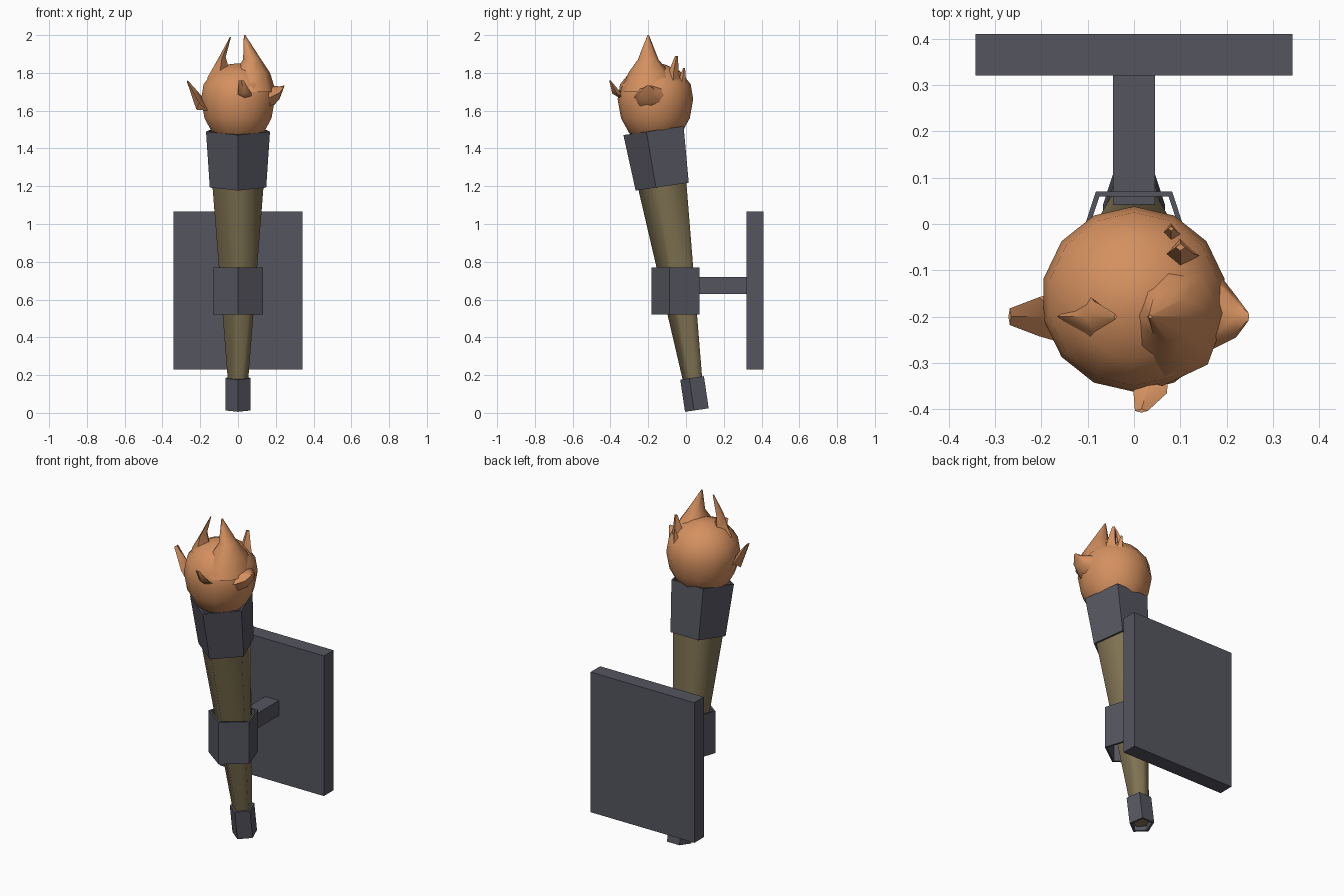
import bpy, bmesh, math
from mathutils import Matrix, Vector

if "Cube" in bpy.data.objects:
    bpy.data.objects.remove(bpy.data.objects["Cube"])


def material(name, rgb):
    m = bpy.data.materials.new(name)
    m.diffuse_color = (*rgb, 1)
    m.use_nodes = True
    m.node_tree.nodes["Principled BSDF"].inputs["Base Color"].default_value = m.diffuse_color
    return m


METAL = material("dark_metal", (0.09, 0.09, 0.115))
WOOD = material("wood", (0.215, 0.17, 0.085))
FIRE = material("fire", (0.66, 0.28, 0.115))
TILT = Matrix.Translation((0, 0.064, 0.016)) @ Matrix.Rotation(0.147, 4, 'X')


def finish(bm, name, mat, smooth=None):
    bmesh.ops.recalc_face_normals(bm, faces=bm.faces[:])
    me = bpy.data.meshes.new(name)
    bm.to_mesh(me)
    bm.free()
    me.materials.append(mat)
    ob = bpy.data.objects.new(name, me)
    bpy.context.collection.objects.link(ob)
    if smooth:
        bpy.context.view_layer.objects.active = ob
        ob.select_set(True)
        bpy.ops.object.shade_smooth_by_angle(angle=math.radians(smooth))
        ob.select_set(False)
    return ob


def loft(bm, rings, closed=False):
    """Skin a list of vertex rings; cap the ends, or join last to first."""
    rows = [[bm.verts.new(p) for p in r] for r in rings]
    pairs = list(zip(rows, rows[1:]))
    if closed:
        pairs.append((rows[-1], rows[0]))
    for a, b in pairs:
        n = len(a)
        for i in range(n):
            bm.faces.new((a[i], a[(i + 1) % n], b[(i + 1) % n], b[i]))
    if not closed:
        bm.faces.new(rows[0])
        bm.faces.new(rows[-1])


def polygon(r, z, n=5):
    return [(r * math.sin(2 * math.pi * i / n), -r * math.cos(2 * math.pi * i / n), z)
            for i in range(n)]


def solid(name, mat, profile, matrix, n=5, closed=False, smooth=None):
    bm = bmesh.new()
    loft(bm, [[matrix @ Vector(p) for p in polygon(r, z, n)] for r, z in profile], closed)
    return finish(bm, name, mat, smooth)


def ring(name, r0, z0, r1, z1, matrix, t=0.013):
    return solid(name, METAL, [(r0, z0), (r1, z1), (r1 - t, z1), (r0 - t, z0)], matrix, closed=True)


def box(name, lo, hi):
    bm = bmesh.new()
    (x0, y0, z0), (x1, y1, z1) = lo, hi
    loft(bm, [[(x0, y0, z), (x1, y0, z), (x1, y1, z), (x0, y1, z)] for z in (z0, z1)])
    return finish(bm, name, METAL)


# Five-sided tilted torch: handle, end cap and cup
solid("handle", WOOD, [(0.045, 0.02), (0.146, 1.25)], TILT, smooth=80)
ring("end_cap", 0.07, 0.0, 0.07, 0.172, TILT)
ring("cup", 0.157, 1.197, 0.178, 1.497, TILT)

# Wall bracket: upright clamp, arm and back plate
ring("clamp", 0.14, 0.52, 0.14, 0.77, Matrix.Translation((0, -0.043, 0)))
box("bracket_arm", (-0.045, 0.04, 0.63), (0.045, 0.33, 0.72))
box("wall_plate", (-0.342, 0.32, 0.23), (0.342, 0.41, 1.065))

# Round flame body
body = [(0.08, 1.44), (0.138, 1.48), (0.182, 1.56), (0.2, 1.66), (0.187, 1.74),
        (0.13, 1.81), (0.05, 1.845), (0.01, 1.85)]
solid("flame_body", FIRE, body, Matrix.Translation((0, -0.162, 0)), n=14, smooth=50)


def tongue(name, sections, n=4):
    """Tapering flame tongue; each section is x, y, z, half width x, half width y, half height."""
    bm = bmesh.new()
    rings = []
    for x, y, z, a, b, c in sections:
        rings.append([(x + a * math.cos(t), y + b * math.sin(t), z + c * math.cos(t))
                      for t in (2 * math.pi * i / n for i in range(n))])
    loft(bm, rings)
    finish(bm, name, FIRE, 50)


# Flame tongues
tongue("flame_tip_right", [(0.06, -0.19, 1.70, 0.14, 0.16, 0), (0.075, -0.195, 1.80, 0.095, 0.11, 0),
                           (0.075, -0.2, 1.87, 0.048, 0.055, 0), (0.035, -0.2, 2.0, 0.004, 0.004, 0)], 8)
tongue("flame_tip_left", [(-0.10, -0.2, 1.77, 0.065, 0.05, 0), (-0.085, -0.2, 1.88, 0.02, 0.033, 0.005),
                          (-0.04, -0.2, 1.99, 0.003, 0.006, 0)])
tongue("flame_side_left", [(-0.16, -0.2, 1.60, 0.03, 0.055, -0.04), (-0.205, -0.2, 1.64, 0.015, 0.042, 0.035),
                           (-0.268, -0.2, 1.757, 0.003, 0.018, 0.003)])
tongue("flame_side_right", [(0.08, -0.165, 1.65, 0, 0.16, 0.09), (0.17, -0.18, 1.67, 0, 0.09, 0.065),
                            (0.22, -0.2, 1.695, 0, 0.045, 0.033), (0.246, -0.2, 1.73, 0.002, 0.01, 0.004)], 8)
tongue("flame_front", [(0.035, -0.31, 1.66, 0.04, 0.03, 0), (0.035, -0.365, 1.69, 0.036, 0.025, 0),
                       (0.016, -0.403, 1.76, 0.014, 0.004, 0)])
tongue("flame_back", [(0.10, -0.07, 1.72, 0.05, 0.045, 0), (0.10, -0.065, 1.81, 0.03, 0.025, 0),
                      (0.10, -0.05, 1.89, 0.01, 0.008, 0)])
tongue("flame_back_small", [(0.08, -0.03, 1.70, 0.03, 0.035, 0), (0.08, -0.01, 1.825, 0.006, 0.005, 0)])
